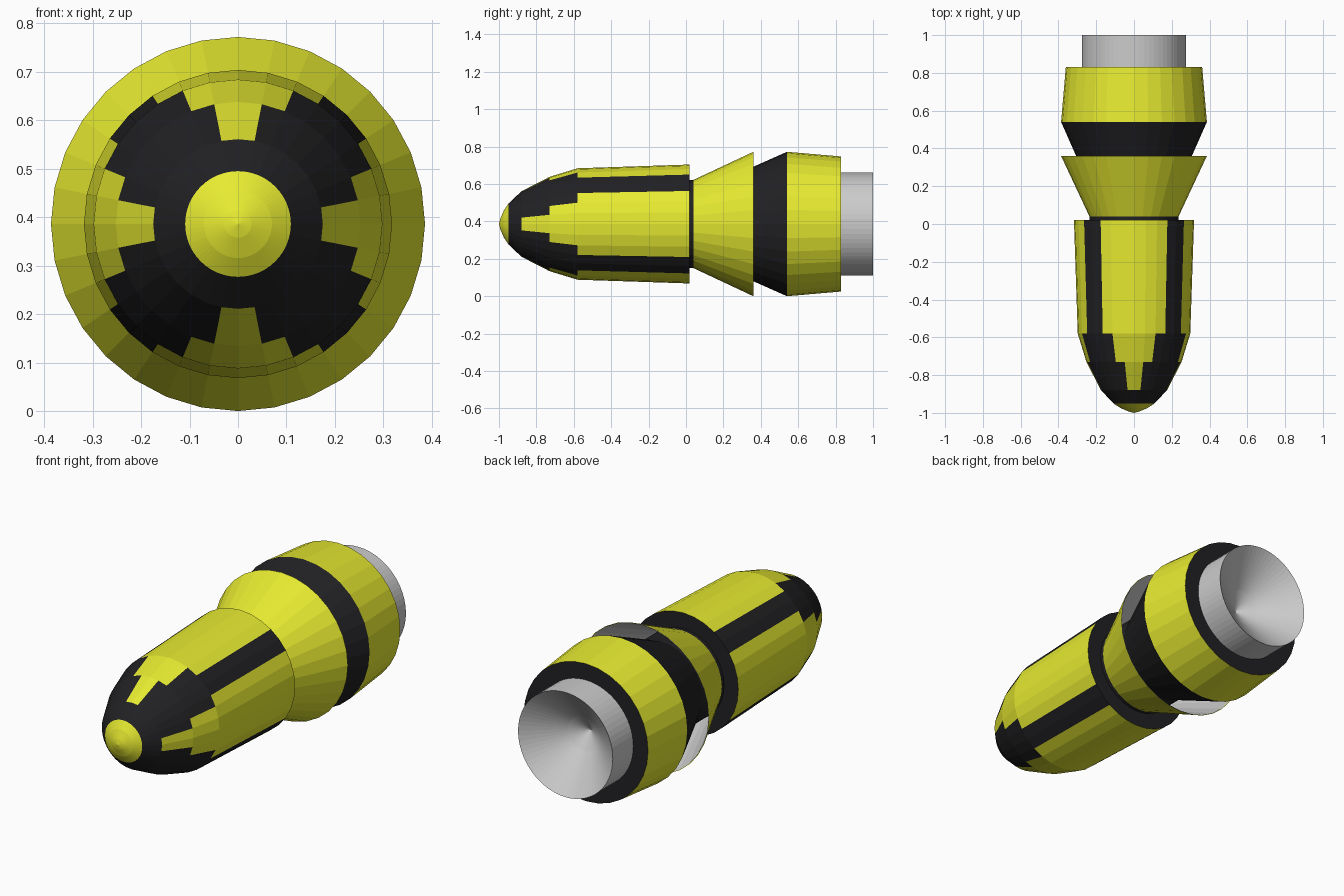
import bpy, bmesh, math

if "Cube" in bpy.data.objects:
    bpy.data.objects.remove(bpy.data.objects["Cube"])

CZ = 0.386  # height of the long axis


def material(name, rgb):
    m = bpy.data.materials.new(name)
    m.diffuse_color = (*rgb, 1)
    m.use_nodes = True
    m.node_tree.nodes["Principled BSDF"].inputs["Base Color"].default_value = m.diffuse_color
    return m


YELLOW = material("yellow", (0.80, 0.83, 0.03))
BLACK = material("black", (0.015, 0.015, 0.017))


def lathe(name, profile, mats=(), paint=None, sides=32, flip=False):
    """Spin (y, radius) points round the long axis; paint(band, side) picks a slot."""
    bm = bmesh.new()
    rings = []
    for y, r in profile:
        if r == 0:
            rings.append([bm.verts.new((0, y, CZ))] * sides)
        else:
            rings.append([bm.verts.new((r * math.sin(2 * math.pi * i / sides), y,
                                        CZ + r * math.cos(2 * math.pi * i / sides)))
                          for i in range(sides)])
    for b in range(len(rings) - 1):
        for i in range(sides):
            j = (i + 1) % sides
            quad = [rings[b][i], rings[b][j], rings[b + 1][j], rings[b + 1][i]]
            f = bm.faces.new(list(dict.fromkeys(quad)))
            if paint:
                f.material_index = paint(b, i)
            if flip:
                f.normal_flip()
    bm.normal_update()
    me = bpy.data.meshes.new(name)
    bm.to_mesh(me)
    bm.free()
    for m in mats:
        me.materials.append(m)
    ob = bpy.data.objects.new(name, me)
    bpy.context.collection.objects.link(ob)
    return ob


# Front shell: yellow panels narrowing towards the nose, black stripes and back face
def shell_paint(band, side):
    half_width = (0, 1, 2, 3, 0)[band]
    return 0 if (side + half_width) % 8 < 2 * half_width else 1


lathe("front_shell", [(-0.95, 0.108), (-0.88, 0.175), (-0.73, 0.252), (-0.58, 0.298),
                      (0.02, 0.318), (0.02, 0.235)], (YELLOW, BLACK), shell_paint)

# Nose tip
lathe("nose_tip", [(-1, 0), (-0.993, 0.028), (-0.975, 0.07), (-0.95, 0.109)],
      (YELLOW,), sides=64)

# Black core running inside the flared skirt and out to the drum
lathe("core", [(0.02, 0.235), (0.2, 0.235), (0.54, 0.386)], (BLACK,))

# Hollow flared skirt with a grey lining
skirt = [(0.04, 0.236), (0.36, 0.386)]
lathe("skirt", skirt, (YELLOW,))
lathe("skirt_lining", [(y, r - 0.003) for y, r in skirt], flip=True)

# Rear drum, with black back face
lathe("rear_drum", [(0.54, 0.386), (0.83, 0.361), (0.83, 0.27)],
      (YELLOW, BLACK), lambda band, side: band)

# Exhaust nozzle: outer wall, funnel and central recess
lathe("nozzle", [(0.83, 0.275), (1.0, 0.275), (0.85, 0.09), (0.79, 0.0)], sides=64)
